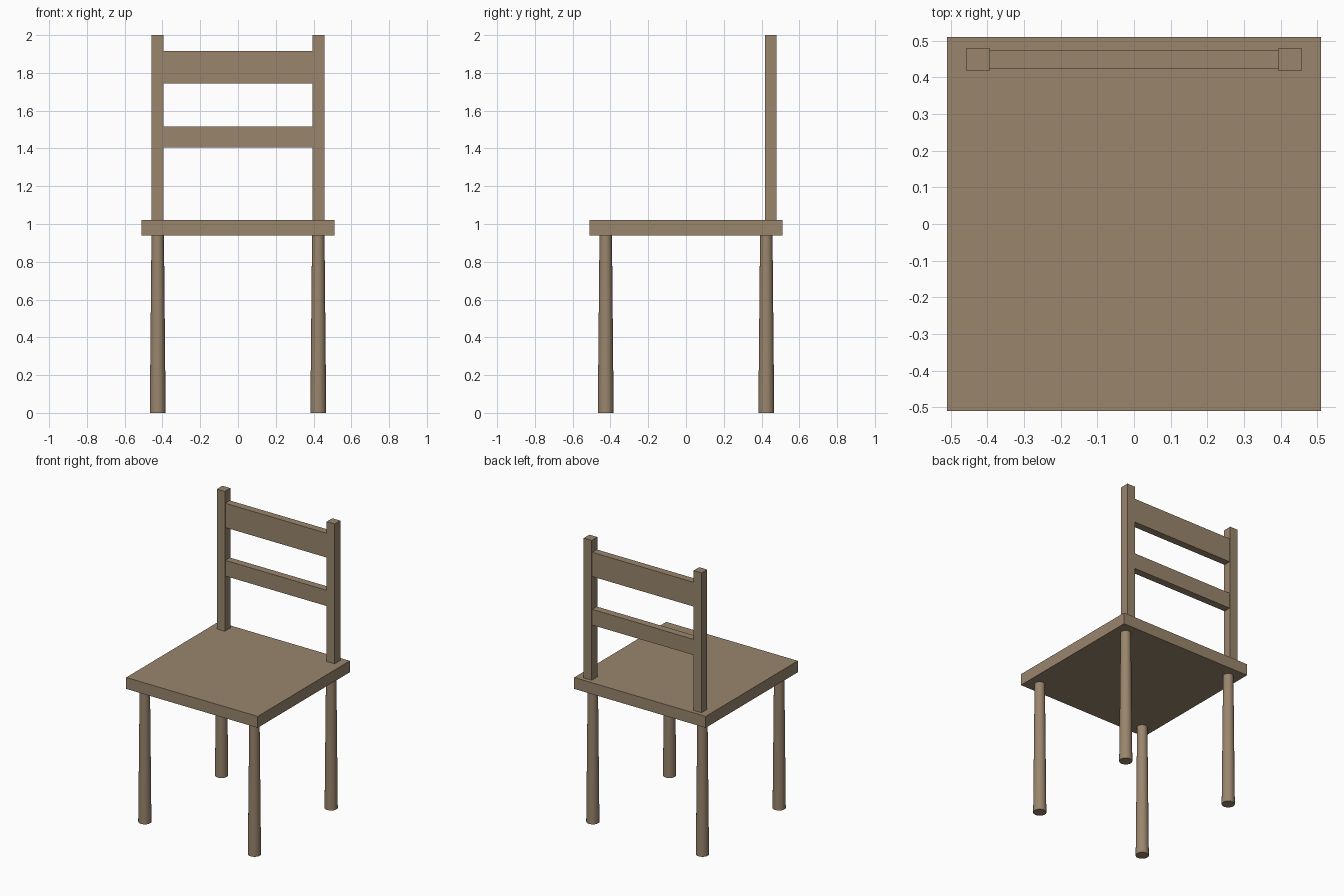
import bpy
import math

cube = bpy.data.objects.get("Cube")
if cube:
    bpy.data.objects.remove(cube, do_unlink=True)

# Single wood colour
wood = bpy.data.materials.new("brown_wood")
wood.use_nodes = True
colour = (0.32, 0.235, 0.152, 1)
wood.diffuse_color = colour
bsdf = next(n for n in wood.node_tree.nodes if n.type == 'BSDF_PRINCIPLED')
bsdf.inputs["Base Color"].default_value = colour
bsdf.inputs["Roughness"].default_value = 0.8


def box(name, low, high):
    """Box between two opposite corners."""
    centre = [(a + b) / 2 for a, b in zip(low, high)]
    bpy.ops.mesh.primitive_cube_add(size=1, location=centre)
    obj = bpy.context.object
    obj.name = name
    obj.scale = [b - a for a, b in zip(low, high)]
    bpy.ops.object.transform_apply(location=False, rotation=False, scale=True)
    obj.data.materials.append(wood)


def leg(name, x, y):
    """Round leg, slightly wider at the foot."""
    bpy.ops.mesh.primitive_cone_add(vertices=32, radius1=0.042, radius2=0.033,
                                    depth=SEAT_BOTTOM, location=(x, y, SEAT_BOTTOM / 2))
    obj = bpy.context.object
    obj.name = name
    obj.data.materials.append(wood)
    bpy.ops.object.shade_smooth_by_angle(angle=math.radians(40))


SEAT_BOTTOM, SEAT_TOP = 0.94, 1.02
HALF = 0.51
LEG = 0.425
POST_IN, POST_OUT = 0.395, 0.457

# Seat
box("seat", (-HALF, -HALF, SEAT_BOTTOM), (HALF, HALF, SEAT_TOP))

# Legs and back posts
for side, s in (("left", 1), ("right", -1)):
    leg(f"front_leg_{side}", s * LEG, -LEG)
    leg(f"back_leg_{side}", s * LEG, LEG)
    x1, x2 = sorted((s * POST_IN, s * POST_OUT))
    box(f"back_post_{side}", (x1, 0.418, SEAT_TOP), (x2, 0.48, 2))

# Back slats
for name, z1, z2 in (("upper_slat", 1.745, 1.915), ("lower_slat", 1.405, 1.515)):
    box(name, (-POST_IN, 0.424, z1), (POST_IN, 0.475, z2))
